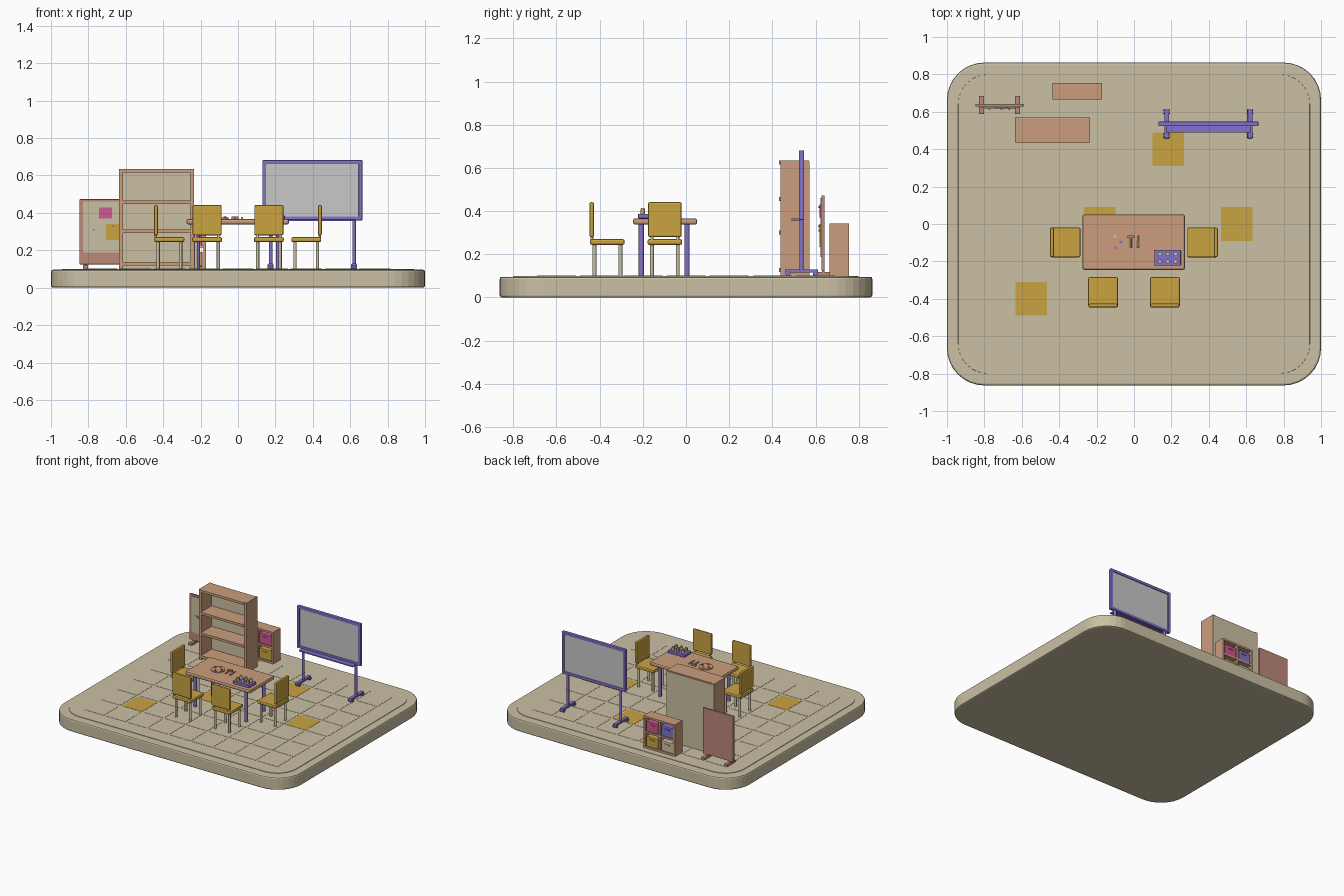
import bpy, bmesh, math
from mathutils import Matrix, Vector

if "Cube" in bpy.data.objects:
    bpy.data.objects.remove(bpy.data.objects["Cube"])


def material(name, r, g, b):
    m = bpy.data.materials.new(name)
    m.diffuse_color = [((c / 255 + 0.055) / 1.055) ** 2.4 for c in (r, g, b)] + [1]
    m.use_nodes = True
    m.node_tree.nodes["Principled BSDF"].inputs["Base Color"].default_value = m.diffuse_color
    return m


TAN = material("tan", 202, 192, 163)
YELLOW = material("mustard", 202, 163, 66)
WOOD = material("wood", 203, 158, 125)
PURPLE = material("purple", 132, 114, 203)
GREY = material("light grey", 200, 200, 200)
PINK = material("pink", 207, 88, 143)
BROWN = material("red brown", 188, 136, 122)


def finish(name, bm, mat, xf=None, smooth=False):
    if xf:
        bm.transform(xf)
    me = bpy.data.meshes.new(name)
    bm.to_mesh(me)
    bm.free()
    me.materials.append(mat)
    ob = bpy.data.objects.new(name, me)
    bpy.context.collection.objects.link(ob)
    if smooth:
        bpy.ops.object.select_all(action='DESELECT')
        ob.select_set(True)
        bpy.context.view_layer.objects.active = ob
        bpy.ops.object.shade_smooth_by_angle(angle=math.radians(40))
    return ob


def box(name, x0, x1, y0, y1, z0, z1, mat, bevel=0, xf=None):
    bm = bmesh.new()
    bmesh.ops.create_cube(bm, size=1)
    bm.transform(Matrix.Translation(((x0 + x1) / 2, (y0 + y1) / 2, (z0 + z1) / 2))
                 @ Matrix.Diagonal((x1 - x0, y1 - y0, z1 - z0, 1)))
    if bevel:
        bmesh.ops.bevel(bm, geom=bm.edges[:], offset=bevel, segments=2, profile=0.5, affect='EDGES')
    return finish(name, bm, mat, xf)


def rod(name, a, b, r, mat, xf=None, sides=12, r2=None):
    a, b = Vector(a), Vector(b)
    bm = bmesh.new()
    bmesh.ops.create_cone(bm, cap_ends=True, segments=sides, radius1=r,
                          radius2=r if r2 is None else r2, depth=(b - a).length)
    bm.transform(Matrix.Translation((a + b) / 2) @ (b - a).to_track_quat('Z', 'Y').to_matrix().to_4x4())
    return finish(name, bm, mat, xf, True)


def rounded_slab(name, hx, hy, r, z0, z1, mat, bevel):
    bm = bmesh.new()
    vs = []
    for q, (sx, sy) in enumerate([(1, 1), (-1, 1), (-1, -1), (1, -1)]):
        for i in range(9):
            t = math.pi / 2 * (q + i / 8)
            vs.append(bm.verts.new((sx * (hx - r) + r * math.cos(t), sy * (hy - r) + r * math.sin(t), z0)))
    f = bm.faces.new(vs)
    up = bmesh.ops.extrude_face_region(bm, geom=[f])
    bmesh.ops.translate(bm, verts=[v for v in up['geom'] if isinstance(v, bmesh.types.BMVert)], vec=(0, 0, z1 - z0))
    bmesh.ops.recalc_face_normals(bm, faces=bm.faces[:])
    rim = [e for e in bm.edges if abs(e.verts[0].co.z - e.verts[1].co.z) < 1e-6]
    bmesh.ops.bevel(bm, geom=rim, offset=bevel, segments=2, profile=0.5, affect='EDGES')
    return finish(name, bm, mat)


F = 0.1  # floor height

# Floor base with an inset top and thin tiles
rounded_slab("floor_base", 1, 0.863, 0.2, 0, 0.096, TAN, 0.01)
rounded_slab("floor_inset", 0.94, 0.80, 0.16, 0.09, F, TAN, 0.002)
accents = {(1, 2), (3, 0), (-3, -2), (-1, 0)}
for i in range(-4, 5):
    for j in range(-3, 4):
        box("floor_tile", i * .183 - .084, i * .183 + .084, j * .2 - .09, j * .2 + .09,
            F - .002, F + .0015, YELLOW if (i, j) in accents else TAN)

# Table with four round legs
box("table_top", -.275, .272, -.245, .052, .338, .367, WOOD, .01)
for x in (-.215, .215):
    for y in (-.207, .005):
        rod("table_leg", (x, y, F), (x, y, .345), .012, PURPLE)


# Chairs, local front is +y
def chair(x, y, deg):
    xf = Matrix.Translation((x, y, 0)) @ Matrix.Rotation(math.radians(deg), 4, 'Z')
    box("chair_seat", -.08, .08, -.08, .08, .244, .27, YELLOW, .008, xf)
    box("chair_back", -.078, .078, -.083, -.062, .28, .442, YELLOW, .008, xf)
    for s in (-.06, .06):
        rod("chair_back_post", (s, -.072, .255), (s, -.072, .3), .007, TAN, xf)
        for t in (-.06, .06):
            rod("chair_leg", (s, t, F), (s, t, .25), .009, TAN, xf)


chair(-.165, -.364, 0)
chair(.165, -.364, 0)
chair(-.367, -.098, -90)
chair(.365, -.098, 90)

# Paint palette on the table
T = .367
rod("palette", (-.1, -.097, T), (-.1, -.097, T + .008), .049, WOOD, sides=24)
for dx, dy, m in ((0, .03, GREY), (.03, 0, PURPLE), (0, -.03, PINK), (-.028, .005, YELLOW)):
    rod("paint_dab", (dx - .1, dy - .097, T + .007), (dx - .1, dy - .097, T + .013), .008, m)

# Mallet and chisel
rod("mallet_handle", (-.017, -.128, T + .007), (-.017, -.07, T + .007), .005, WOOD)
box("mallet_head", -.036, .003, -.076, -.062, T, T + .014, BROWN, .002)
rod("chisel_handle", (.022, -.128, T + .006), (.022, -.09, T + .006), .006, WOOD)
rod("chisel_blade", (.022, -.09, T + .006), (.022, -.062, T + .006), .004, GREY)

# Tray of jars
box("jar_tray", .11, .25, -.222, -.138, T, T + .02, PURPLE, .003)
for i, x in enumerate((.138, .18, .222)):
    for j, y in enumerate((-.2, -.16)):
        rod("jar", (x, y, T + .015), (x, y, T + .042), .011, (YELLOW, TAN)[(i + j) % 2])
        rod("jar_lid", (x, y, T + .042), (x, y, T + .047), .008, GREY)

# Whiteboard on a wheeled stand
box("board_panel", .14, .655, .529, .541, .37, .67, GREY)
for z in (.36, .661):
    box("board_frame_rail", .13, .665, .523, .547, z, z + .021, PURPLE, .004)
for x in (.13, .645):
    box("board_frame_side", x, x + .02, .523, .547, .36, .682, PURPLE, .004)
box("board_tray", .17, .625, .488, .53, .356, .366, PURPLE, .002)
for x in (.175, .621):
    rod("board_post", (x, .535, .12), (x, .535, .37), .01, PURPLE)
    box("board_foot", x - .013, x + .013, .458, .612, .115, .13, PURPLE, .003)
    for y in (.472, .6):
        rod("board_caster", (x - .016, y, F + .012), (x + .016, y, F + .012), .012, PURPLE)

# Tall bookshelf
for x in (-.635, -.255):
    box("shelf_side", x, x + .02, .437, .57, F, .635, WOOD)
box("shelf_back", -.632, -.238, .562, .572, F, .63, TAN)
for z in (F + .018, .292, .448, .617):
    box("shelf_board", -.618, -.252, .432, .565, z, z + .018, WOOD)

# Low cubby unit with four bins
for x in (-.435, -.309, -.184):
    box("cubby_upright", x, x + .014, .665, .755, F, .342, WOOD)
for z in (F, .214, .328):
    box("cubby_board", -.435, -.17, .665, .755, z, z + .014, WOOD)
for x, z, m in ((-.24, .228, PINK), (-.365, .228, PURPLE), (-.24, .114, YELLOW), (-.365, .114, TAN)):
    box("bin", x - .05, x + .05, .672, .75, z, z + .078, m, .004)
    for y in (.668, .749):
        box("bin_handle", x - .02, x + .02, y, y + .006, z + .05, z + .06, m)

# Free-standing pin board with notes
box("pin_board", -.847, -.592, .627, .642, .125, .473, BROWN, .002)
box("pin_surface", -.83, -.609, .623, .63, .187, .46, TAN)
box("pink_note", -.743, -.674, .618, .624, .37, .43, PINK)
box("yellow_note", -.706, -.63, .618, .624, .255, .34, YELLOW)
box("tan_note", -.80, -.745, .618, .624, .235, .32, TAN)
for x, z in ((-.708, .42), (-.668, .33), (-.772, .31)):
    rod("note_pin", (x, .613, z), (x, .622, z), .005, PURPLE)
for x in (-.815, -.623):
    box("pin_board_foot", x - .014, x + .014, .588, .685, F, .118, BROWN, .002)
    box("pin_board_post", x - .01, x + .01, .63, .641, .11, .15, BROWN)
